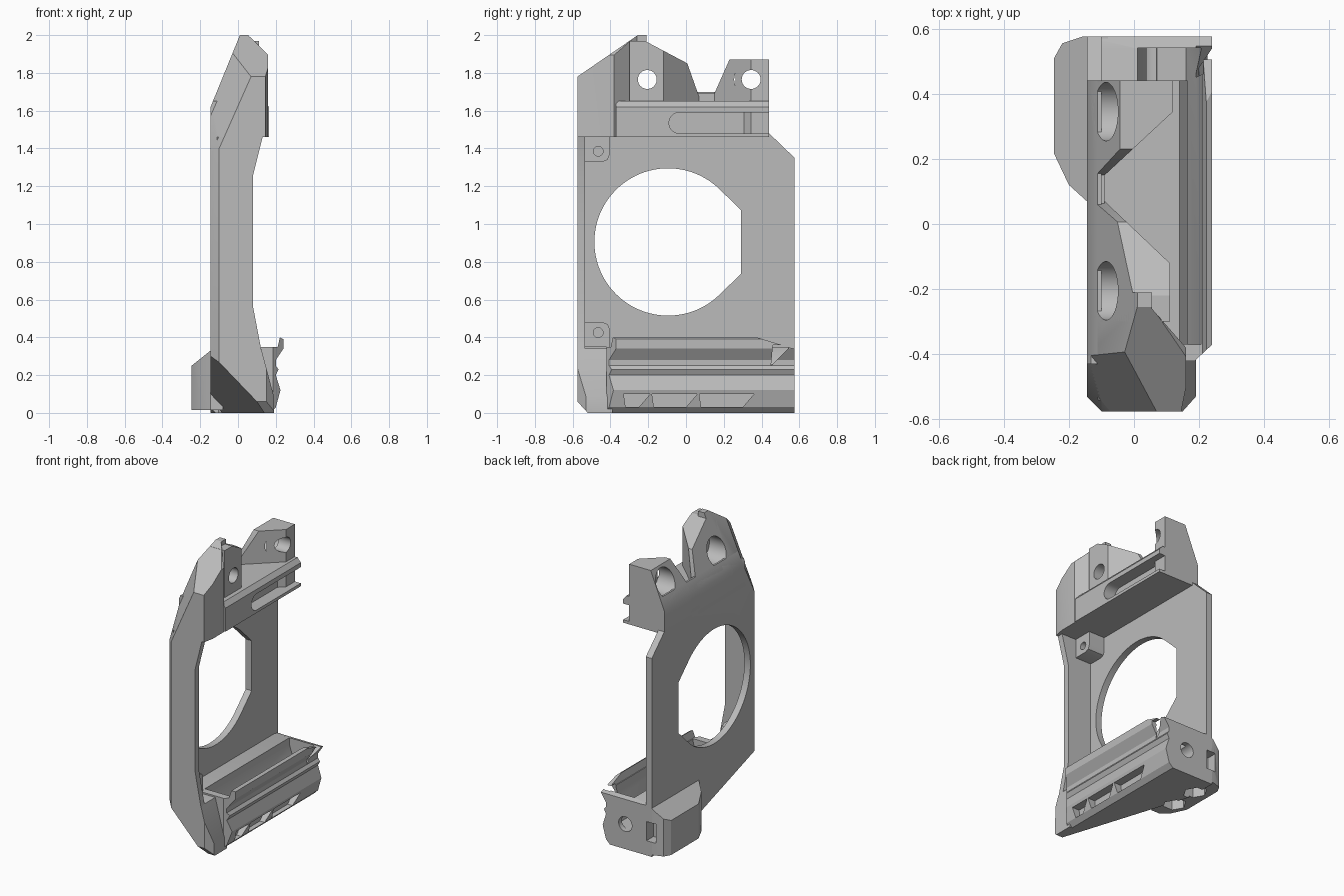
import bpy, bmesh, math
from mathutils import Vector

cube = bpy.data.objects.get("Cube")
if cube:
    bpy.data.objects.remove(cube, do_unlink=True)

GREY = (0.5, 0.5, 0.5, 1)
mat = bpy.data.materials.new("matte grey")
mat.use_nodes = True
mat.diffuse_color = GREY
mat.node_tree.nodes["Principled BSDF"].inputs["Base Color"].default_value = GREY


def place(axis, a, b, h):
    """Lift a profile point into space along the extrusion axis."""
    return {"x": (h, a, b), "y": (a, h, b), "z": (a, b, h)}[axis]


def prism(name, pts, axis, lo, hi, planes=()):
    """Extrude a profile, then trim it with planes (point, outward normal)."""
    bm = bmesh.new()
    f = bm.faces.new([bm.verts.new(place(axis, a, b, lo)) for a, b in pts])
    ext = bmesh.ops.extrude_face_region(bm, geom=[f])
    moved = [v for v in ext["geom"] if isinstance(v, bmesh.types.BMVert)]
    bmesh.ops.translate(bm, verts=moved, vec=place(axis, 0, 0, hi - lo))
    for co, no in planes:
        cut = bmesh.ops.bisect_plane(bm, geom=bm.verts[:] + bm.edges[:] + bm.faces[:],
                                     plane_co=co, plane_no=Vector(no).normalized(),
                                     clear_outer=True)
        rim = [e for e in cut["geom_cut"] if isinstance(e, bmesh.types.BMEdge) and e.is_boundary]
        if rim:
            bmesh.ops.edgenet_fill(bm, edges=rim)
    bmesh.ops.recalc_face_normals(bm, faces=bm.faces[:])
    me = bpy.data.meshes.new(name)
    bm.to_mesh(me)
    bm.free()
    me.materials.append(mat)
    ob = bpy.data.objects.new(name, me)
    bpy.context.collection.objects.link(ob)
    return ob


def disc(a, b, r, n=40, start=0, sweep=360):
    step = math.radians(sweep) / n
    t = math.radians(start)
    count = n if sweep == 360 else n + 1
    return [(a + r * math.cos(t + i * step), b + r * math.sin(t + i * step)) for i in range(count)]


def rect(a0, a1, b0, b1):
    return [(a0, b0), (a1, b0), (a1, b1), (a0, b1)]


def carve(ob, *cutters):
    """Subtract each (profile, axis, lo, hi) prism."""
    for c in cutters:
        tool = prism("cutter", *c)
        tool.hide_render = True
        m = ob.modifiers.new("cut", "BOOLEAN")
        m.operation, m.solver, m.object = "DIFFERENCE", "EXACT", tool
        dg = bpy.context.evaluated_depsgraph_get()
        me = bpy.data.meshes.new_from_object(ob.evaluated_get(dg))
        ob.modifiers.clear()
        ob.data = me
        bpy.data.objects.remove(tool, do_unlink=True)


# shared trimming planes
SLANT = ((-.145, 0, 1.62), (-.38, 0, .155))
EDGE = ((-.145, -.53, 0), (-1, -1, 0))
TOP_CORNER = ((-.1, -.575, 1.4), (-.063, -.053, .028))
LOW_CORNER = ((-.145, -.53, .3), (-.125, -.04, -.12))
LOW_FRONT = ((0, -.575, .06), (0, -.06, -.055))

# side plate with the large clipped opening
plate = prism("side_plate", [(-.575, 0), (.575, 0), (.575, 1.35), (.44, 1.48), (.44, 1.7), (-.575, 1.7)],
              "x", -.145, -.1, [SLANT, EDGE, TOP_CORNER, LOW_CORNER, LOW_FRONT])
opening = disc(-.095, .905, .39, 72, 45, 270) + [(.29, .735), (.29, 1.075)]
carve(plate, (opening, "x", -.3, .1))

# narrow waisted front wall
prism("front_wall", [(-.145, 0), (.15, 0), (.15, .2), (.12, .35), (.08, .56), (.08, 1.26), (.14, 1.5), (-.145, 1.5)],
      "y", -.575, -.535, [EDGE, TOP_CORNER, LOW_CORNER, LOW_FRONT])

# upper front peak, trimmed to its facets
peak_planes = [SLANT, EDGE, TOP_CORNER,
               ((0, -.575, 1.78), (0, -.22, .32)),
               ((.055, 0, 2), (.1, 0, .1))]
prism("front_peak", [(-.145, -.575), (.145, -.575), (.16, -.5), (.16, -.38), (.055, -.26), (.055, -.21), (-.145, -.21)],
      "z", 1.46, 2, peak_planes)

# two screw lugs either side of the notch
front_lug = prism("front_lug", [(-.145, -.3), (.11, -.3), (.11, -.12), (-.09, .07), (-.145, .07)],
                  "z", 1.46, 1.97,
                  [SLANT, ((0, -.2, 1.96), (0, .09, .17)), ((0, 0, 1.87), (0, .17, .06))])
back_lug = prism("back_lug", [(-.145, .44), (.12, .44), (.12, .345), (-.09, .15), (-.145, .15)],
                 "z", 1.46, 1.87, [SLANT, ((0, .23, 1.87), (0, -.18, .08))])
prism("notch_sill", rect(-.145, -.09, .05, .17), "z", 1.5, 1.69, [SLANT])
for lug, y in ((front_lug, -.205), (back_lug, .345)):
    carve(lug, (disc(y, 1.765, .05), "x", -.3, .3), (disc(y, 1.765, .09), "x", -.3, .03))
peak = bpy.data.objects["front_peak"]
carve(peak, (disc(-.205, 1.765, .05), "x", -.3, .3), (disc(-.205, 1.765, .09), "x", -.3, .03))

# upper ledge and grooved rail
prism("upper_ledge", rect(-.145, .13, 1.46, 1.65), "y", -.43, .44, [SLANT])
rail = prism("upper_rail", [(.1, 1.46), (.165, 1.46), (.165, 1.62), (.14, 1.65), (.1, 1.65)], "y", -.37, .44)
slot = disc(-.035, 1.535, .055, 16, 90, 180) + [(.5, 1.48), (.5, 1.59)]
carve(rail, (slot, "x", .06, .3))
carve(bpy.data.objects["upper_ledge"], (slot, "x", .08, .3))

# screw bosses in the front corners of the plate
for name, z in (("upper_boss", 1.395), ("lower_boss", .415)):
    s = 1 if z > 1 else -1
    shape = [(-.54, z + .065 * s), (-.54, z - .065 * s), (-.44, z - .065 * s),
             (-.415, z - .055 * s), (-.405, z - .03 * s), (-.405, z + .065 * s)]
    boss = prism(name, shape, "x", -.11, .02)
    carve(boss, (disc(-.465, z - .01 * s, .026, 20), "x", -.05, .1))

# hollow lower body with ribbed outer side
profile = [(-.145, 0), (.17, 0), (.2, .03), (.225, .12), (.2, .2), (.215, .23), (.2, .25),
           (.2, .28), (.24, .34), (.24, .39), (.222, .4), (.21, .35), (-.145, .35)]
body = prism("lower_body", profile, "y", -.42, .575,
             [LOW_CORNER, ((.165, -.44, 0), (.65, -.7, 0)), ((0, .44, .38), (0, .04, .13))])
carve(body,
      ([(.01, .5), (.205, .5), (.205, .33), (.16, .12), (.07, .12), (.01, .3)], "y", -.37, .54),
      (disc(.055, .17, .05), "y", .4, .7),
      ([(.46, .36), (.56, .36), (.45, .25)], "x", .19, .3),
      *[([(a, .1), (b, .1), (b - .06, .03), (a + .01, .03)], "x", .165, .3)
        for a, b in ((-.33, -.19), (-.18, .06), (.07, .36))])

# faceted lower front corner
prism("lower_front_corner", [(-.145, -.575), (.15, -.575), (.19, -.53), (.19, -.39), (-.145, -.39)],
      "z", 0, .34, [EDGE, LOW_CORNER, LOW_FRONT, ((.2, 0, .05), (.3, 0, .08)),
                    ((0, -.535, .34), (0, -.2, 1))])

# outer foot with nut pockets
foot = prism("outer_foot", [(-.08, .07), (-.145, .07), (-.2, .12), (-.245, .215), (-.245, .51),
                            (-.22, .555), (-.16, .575), (-.08, .575)],
             "z", .015, .34, [((-.145, 0, .33), (-.08, 0, .1))])
for y in (.22, .42):
    for part in (foot, body, plate):
        carve(part, (disc(-.14, y, .075, 6), "z", -.1, .1))
for part in (foot, plate, body):
    carve(part, (rect(-.175, -.105, .1, .23), "y", .5, .7))

# smooth only the round walls
for ob in bpy.context.collection.objects:
    if ob.type == "MESH" and mat.name in ob.data.materials:
        ob.select_set(True)
        bpy.context.view_layer.objects.active = ob
bpy.ops.object.shade_smooth_by_angle(angle=math.radians(25))
